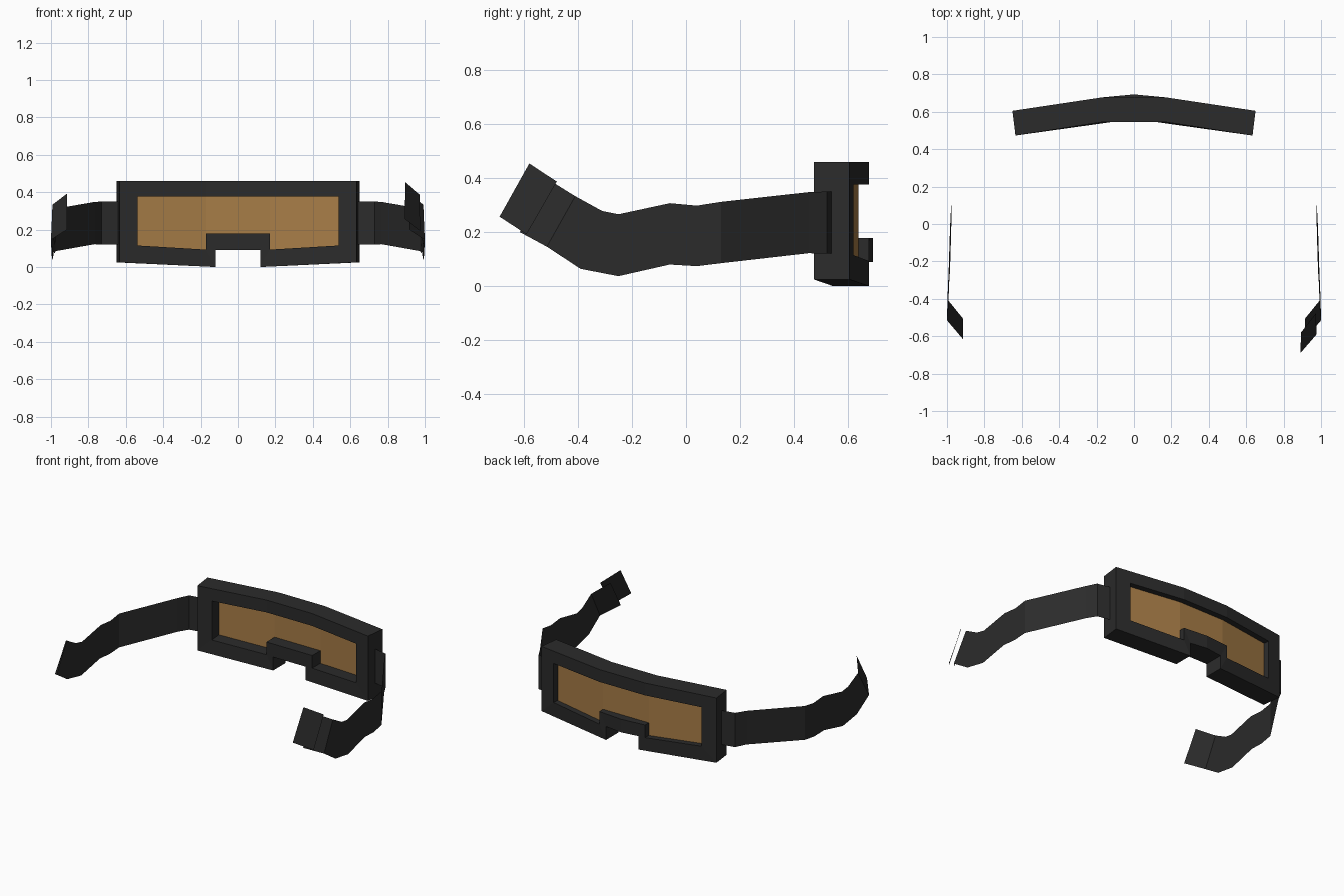
import bpy, bmesh
from mathutils import Vector

if "Cube" in bpy.data.objects:
    bpy.data.objects.remove(bpy.data.objects["Cube"])


def material(name, rgb):
    m = bpy.data.materials.new(name)
    m.diffuse_color = (*rgb, 1)
    m.use_nodes = True
    m.node_tree.nodes["Principled BSDF"].inputs["Base Color"].default_value = m.diffuse_color
    return m


BLACK = material("matte black", (0.024, 0.024, 0.024))
AMBER = material("amber lens", (0.39, 0.205, 0.063))


def make(name, verts, faces, mat, fix=True):
    me = bpy.data.meshes.new(name)
    me.from_pydata(verts, [], faces)
    me.materials.append(mat)
    if fix:
        bm = bmesh.new()
        bm.from_mesh(me)
        bmesh.ops.recalc_face_normals(bm, faces=bm.faces)
        bm.to_mesh(me)
        bm.free()
    ob = bpy.data.objects.new(name, me)
    bpy.context.collection.objects.link(ob)
    return ob


# The visor is bent: flat in the middle, swept back at both sides
def sweep(x):
    return 0.15 * max(0, abs(x) - 0.17)


def outer_pt(x, z):
    peak = 0.016 if x == 0 else 0
    return (x, 0.677 + peak - sweep(x), z)


def inner_pt(x, z):
    k = 0.975 if abs(x) > 0.5 else 1
    return (x * k, 0.545 - sweep(x), z)


def mirrored(half, middle):
    return half + [middle] + [(-x, z) for x, z in reversed(half)]


# Frame: ring between outline and lens opening, with the nose bridge
outline = mirrored([(0.17, 0.46), (0.65, 0.46), (0.65, 0.025),
                    (0.12, 0.0), (0.12, 0.09)], (0, 0.09))
opening = mirrored([(0.17, 0.377), (0.55, 0.377), (0.55, 0.115),
                    (0.17, 0.093), (0.17, 0.178)], (0, 0.178))
n = len(outline)
verts = ([outer_pt(*p) for p in outline] + [outer_pt(*p) for p in opening] +
         [inner_pt(*p) for p in opening] + [inner_pt(*p) for p in outline])
faces = []
for i in range(n):
    j = (i + 1) % n
    for r in range(4):
        s = (r + 1) % 4
        faces.append((r * n + i, r * n + j, s * n + j, s * n + i))
make("goggle_frame", verts, faces, BLACK)

# Lens: thin bent plate set into the frame
verts, faces = [], []
for x in (-0.57, -0.17, 0.17, 0.57):
    for y, z in ((0.638, 0.08), (0.638, 0.39), (0.631, 0.39), (0.631, 0.08)):
        if abs(x) < 0.2 and z < 0.1:
            z = 0.07
        verts.append((x, y - sweep(x), z))
for s in range(3):
    if s == 1:      # centre panel sits above the nose gap
        continue
    for k in range(4):
        m = (k + 1) % 4
        faces.append((s * 4 + k, s * 4 + m, s * 4 + 4 + m, s * 4 + 4 + k))
base = len(verts)
for x in (-0.17, 0.17):
    for y, z in ((0.638, 0.14), (0.638, 0.39), (0.631, 0.39), (0.631, 0.14)):
        verts.append((x, y, z))
for k in range(4):
    m = (k + 1) % 4
    faces.append((base + k, base + m, base + 4 + m, base + 4 + k))
make("lens", verts, faces, AMBER)

# Straps: thin ribbons, each row is top (x, y, z) and bottom (x, y, z)
ROWS = [((0.64, 0.54, 0.35), (0.64, 0.54, 0.12)),
        ((0.73, 0.522, 0.35), (0.73, 0.522, 0.12)),
        ((0.767, 0.455, 0.348), (0.767, 0.455, 0.122)),
        ((0.975, 0.13, 0.312), (0.975, 0.13, 0.085)),
        ((0.976, 0.04, 0.298), (0.981, 0.04, 0.074)),
        ((0.978, -0.06, 0.307), (0.985, -0.06, 0.08)),
        ((0.984, -0.25, 0.266), (0.991, -0.25, 0.037)),
        ((0.988, -0.31, 0.278), (0.997, -0.39, 0.064)),
        ((0.992, -0.41, 0.333), (1.0, -0.515, 0.146)),
        ((0.915, -0.505, 0.392), (0.915, -0.615, 0.2))]
for side, name in ((1, "right_strap"), (-1, "left_strap")):
    verts = [(side * x, y, z) for row in ROWS for x, y, z in row]
    faces = [(2 * i, 2 * i + 1, 2 * i + 3, 2 * i + 2)[::side]
             for i in range(len(ROWS) - 1)]
    make(name, verts, faces, BLACK, fix=False)

# Fastening tab: loose plate overlapping the end of the right strap only
tab = [Vector(p) for p in ((0.972, -0.478, 0.387), (0.976, -0.59, 0.192),
                           (0.89, -0.69, 0.257), (0.893, -0.58, 0.454))]
make("strap_tab", tab, [(0, 1, 2, 3)], BLACK, fix=False)
